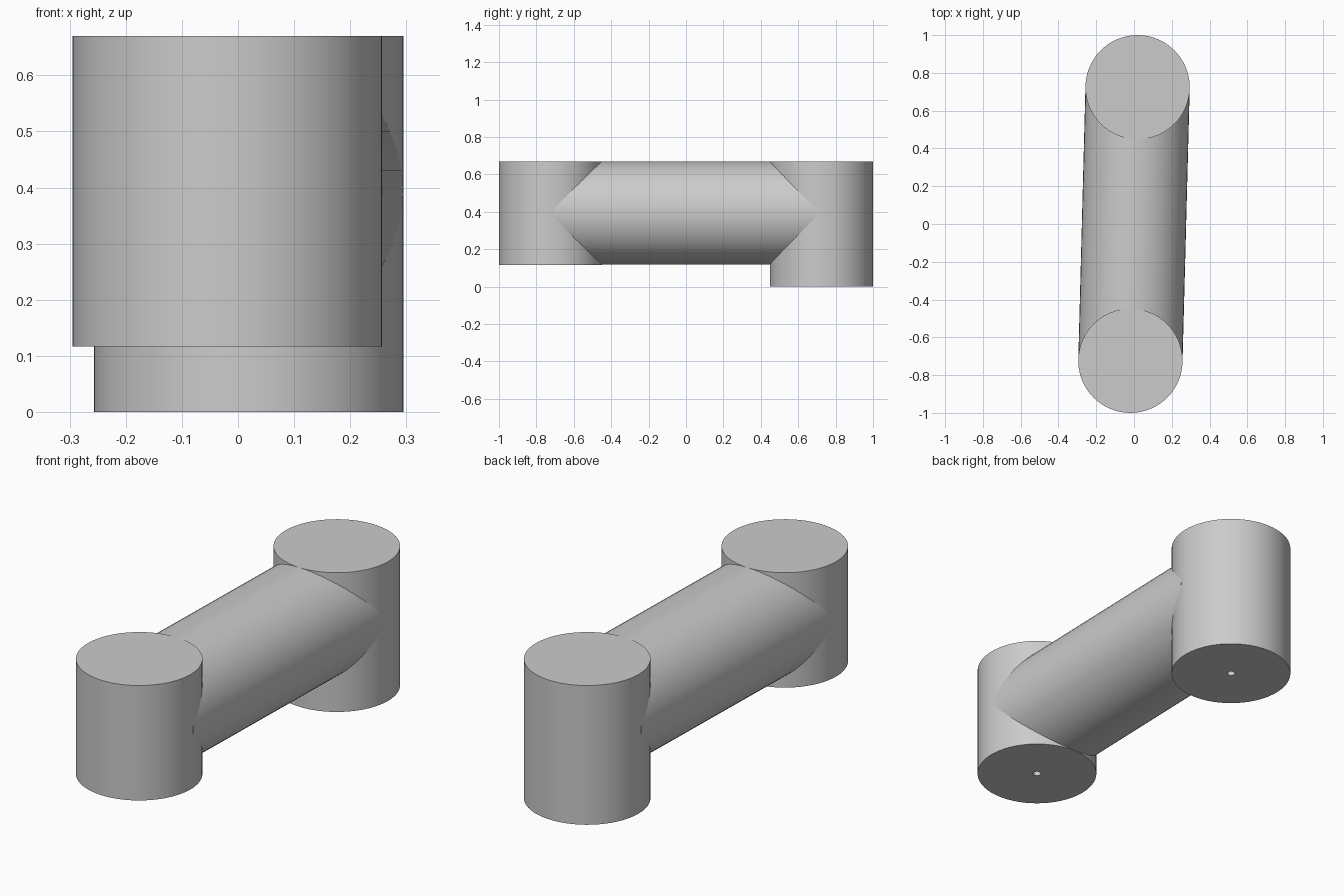
import bpy, bmesh
from math import pi, radians
from mathutils import Vector, Matrix

cube = bpy.data.objects.get("Cube")
if cube:
    bpy.data.objects.remove(cube, do_unlink=True)

R = 0.276                    # shared radius of posts and tube
TOP, MID = 0.67, 0.394       # top of posts, axis height of tube
HOLE_R, HOLE_DEPTH = 0.018, 0.15

grey = bpy.data.materials.new("plain_grey")
grey.use_nodes = True
colour = (0.6, 0.6, 0.6, 1)
grey.diffuse_color = colour
grey.node_tree.nodes["Principled BSDF"].inputs["Base Color"].default_value = colour


def lathe(name, profile, matrix, steps):
    """Spin a (radius, height) profile round the local z axis."""
    bm = bmesh.new()
    verts = [bm.verts.new((r, 0, z)) for r, z in profile]
    edges = [bm.edges.new(pair) for pair in zip(verts, verts[1:])]
    bmesh.ops.spin(bm, geom=verts + edges, cent=(0, 0, 0), axis=(0, 0, 1),
                   angle=2 * pi, steps=steps, use_duplicate=False)
    bmesh.ops.remove_doubles(bm, verts=bm.verts, dist=0.0001)
    bmesh.ops.recalc_face_normals(bm, faces=bm.faces)
    mesh = bpy.data.meshes.new(name)
    bm.to_mesh(mesh)
    bm.free()
    mesh.materials.append(grey)
    obj = bpy.data.objects.new(name, mesh)
    bpy.context.collection.objects.link(obj)
    obj.matrix_world = matrix
    bpy.ops.object.select_all(action='DESELECT')
    obj.select_set(True)
    bpy.context.view_layer.objects.active = obj
    bpy.ops.object.shade_smooth_by_angle(angle=radians(30))
    return obj


def post(name, centre, bottom):
    """Upright cylinder with a small blind hole in its underside."""
    roof = bottom + HOLE_DEPTH
    profile = [(0, roof), (HOLE_R, roof), (HOLE_R, bottom),
               (R, bottom), (R, TOP), (0, TOP)]
    return lathe(name, profile, Matrix.Translation(centre), 64)


# Upright posts, the back one reaching lower
back = Vector((0.019, 0.724, 0))
post("front_post", -back, 0.117)
post("back_post", back, 0)

# Horizontal tube joining the posts, stopping just short of the holes
half = back.length - 0.025
turn = back.to_track_quat('Z', 'Y').to_matrix().to_4x4()
lathe("connecting_tube", [(0, -half), (R, -half), (R, half), (0, half)],
      Matrix.Translation((0, 0, MID)) @ turn, 48)
